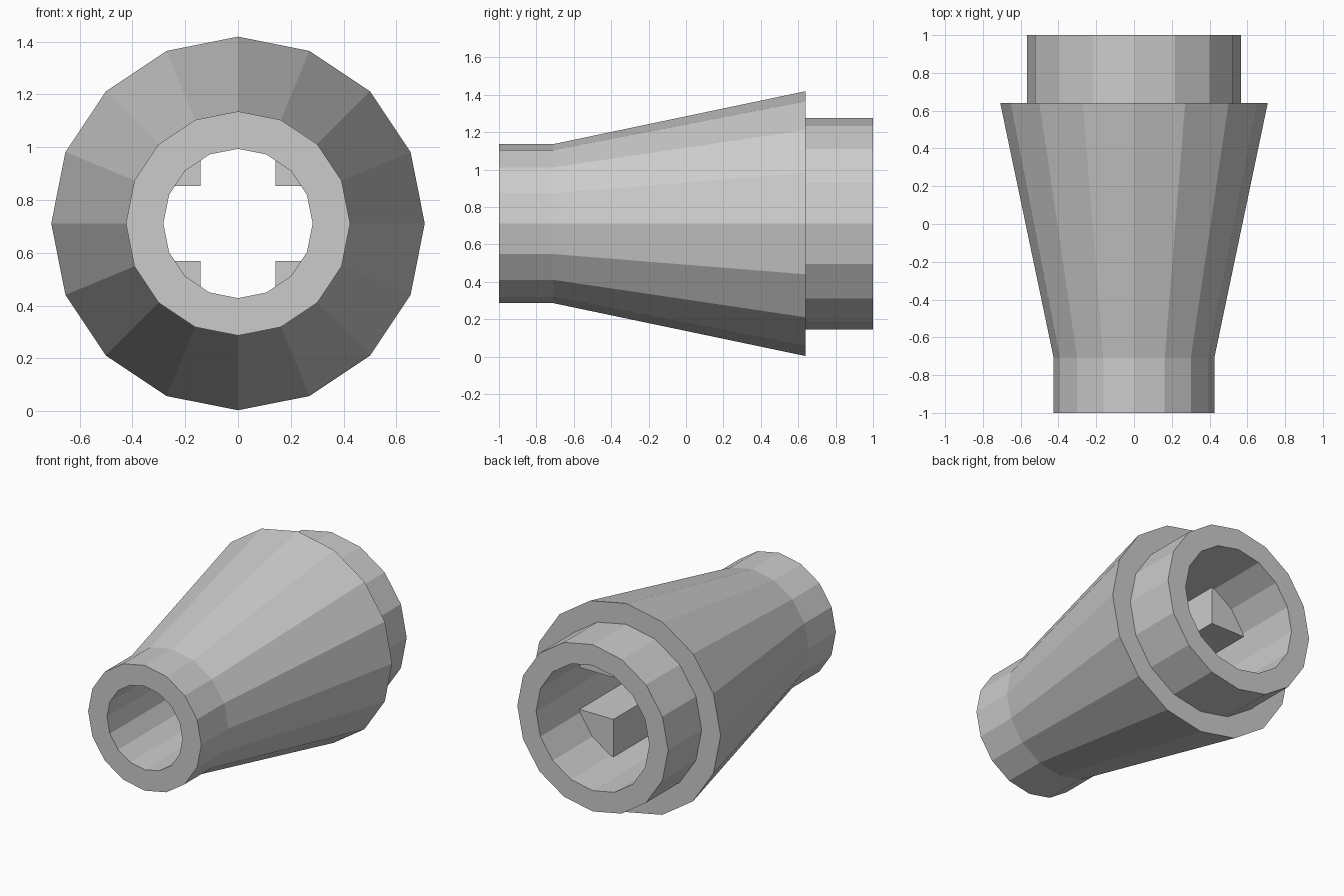
import bpy, bmesh, math

if "Cube" in bpy.data.objects:
    bpy.data.objects.remove(bpy.data.objects["Cube"])

SIDES = 16
CZ = 0.711               # height of the long axis
BORE, HALF_SLOT = 0.425, 0.142
STEP_Y, RIB_BACK_Y = -0.14, 0.575

grey = bpy.data.materials.new("light_grey")
grey.diffuse_color = (0.6, 0.6, 0.6, 1)
grey.use_nodes = True
grey.node_tree.nodes["Principled BSDF"].inputs["Base Color"].default_value = grey.diffuse_color


def finish(name, bm):
    bmesh.ops.recalc_face_normals(bm, faces=bm.faces)
    mesh = bpy.data.meshes.new(name)
    bm.to_mesh(mesh)
    bm.free()
    mesh.materials.append(grey)
    obj = bpy.data.objects.new(name, mesh)
    bpy.context.collection.objects.link(obj)
    return obj


# Nozzle body: closed wall profile (radius, y) turned around the y axis
profile = [(0.283, -1), (0.425, -1), (0.425, -0.71), (0.708, 0.64),
           (0.566, 0.64), (0.566, 1), (BORE, 1), (BORE, STEP_Y), (0.283, STEP_Y)]
bm = bmesh.new()
rings = []
for i in range(SIDES):
    a = 2 * math.pi * i / SIDES
    rings.append([bm.verts.new((r * math.cos(a), y, CZ + r * math.sin(a)))
                  for r, y in profile])
n = len(profile)
for i in range(SIDES):
    r0, r1 = rings[i], rings[(i + 1) % SIDES]
    for j in range(n):
        k = (j + 1) % n
        bm.faces.new((r0[j], r0[k], r1[k], r1[j]))
finish("nozzle_body", bm)

# Four corner ribs that leave a cross-shaped slot inside the bore
d = BORE * math.sqrt(0.5)
c, s = BORE * math.cos(math.pi / 8), BORE * math.sin(math.pi / 8)
end = 0.397
section = [(HALF_SLOT, HALF_SLOT), (end, HALF_SLOT), (c, s), (d, d),
           (s, c), (HALF_SLOT, end)]
bm = bmesh.new()
for sx in (-1, 1):
    for sz in (-1, 1):
        front, back = [[bm.verts.new((sx * x, y, CZ + sz * z)) for x, z in section]
                       for y in (STEP_Y, RIB_BACK_Y)]
        bm.faces.new(front)
        bm.faces.new(back)
        for j in range(len(section)):
            k = (j + 1) % len(section)
            bm.faces.new((front[j], front[k], back[k], back[j]))
finish("cross_slot_ribs", bm)
